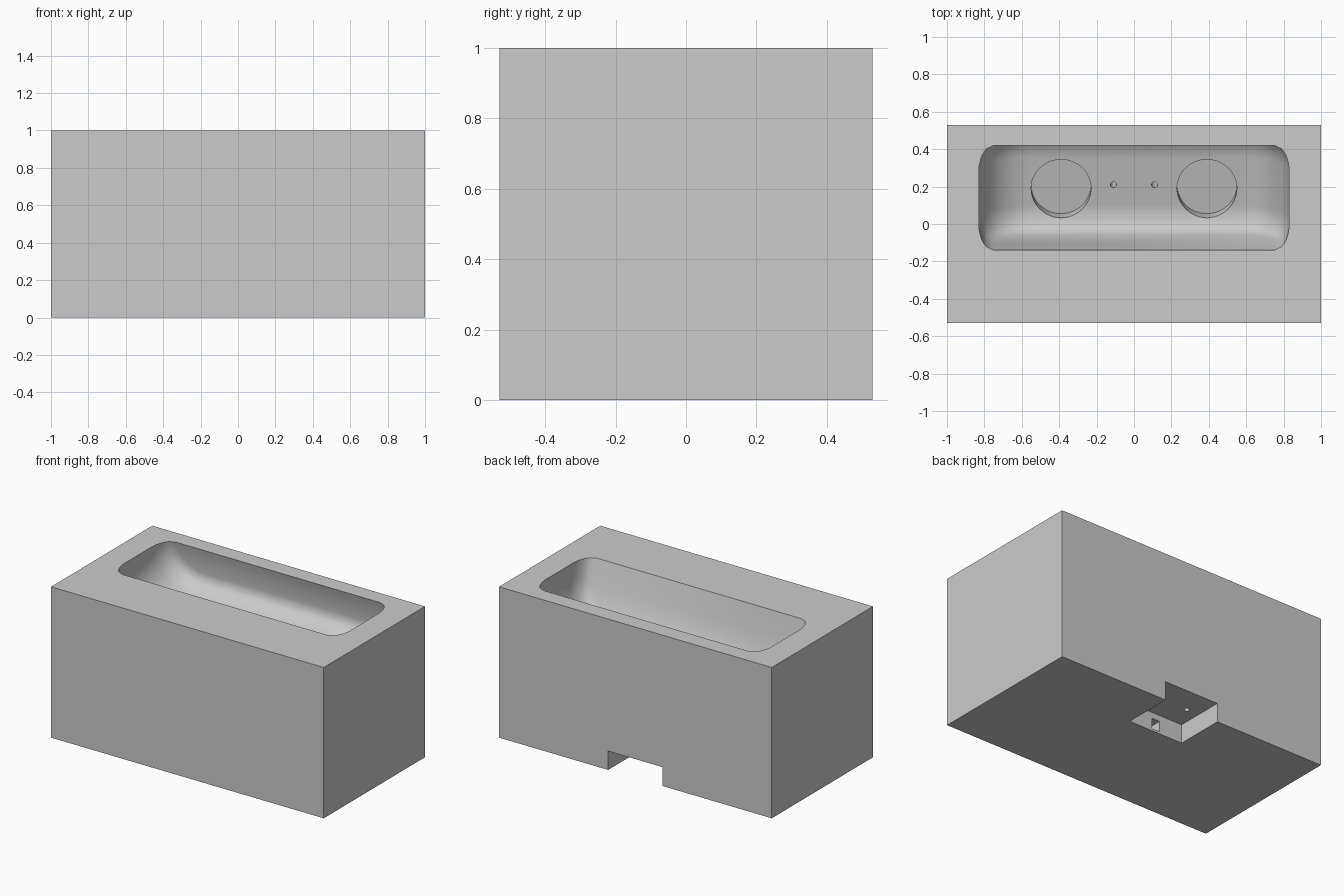
import bpy, bmesh, math
from mathutils import Vector, Matrix

cube = bpy.data.objects.get("Cube")
if cube:
    bpy.data.objects.remove(cube, do_unlink=True)

grey = bpy.data.materials.new("plain_grey")
grey.use_nodes = True
grey.diffuse_color = (0.6, 0.6, 0.6, 1)
grey.node_tree.nodes["Principled BSDF"].inputs["Base Color"].default_value = (0.6, 0.6, 0.6, 1)

# The pocket leans back: "down" is its axis, "across" runs from back wall to front wall
TILT = math.radians(15)
down = Vector((0, math.sin(TILT), -math.cos(TILT)))
across = Vector((0, -math.cos(TILT), -math.sin(TILT)))
back_rim = Vector((0, 0.42, 1))


def finish(name, bm):
    bmesh.ops.recalc_face_normals(bm, faces=bm.faces)
    mesh = bpy.data.meshes.new(name)
    bm.to_mesh(mesh)
    bm.free()
    obj = bpy.data.objects.new(name, mesh)
    bpy.context.collection.objects.link(obj)
    mesh.materials.append(grey)
    return obj


def box(name, low, high):
    low, high = Vector(low), Vector(high)
    bm = bmesh.new()
    bmesh.ops.create_cube(bm, size=1, matrix=Matrix.Translation((low + high) / 2)
                          @ Matrix.Diagonal((*(high - low), 1)))
    return finish(name, bm)


def bore(name, mouth, radius, above, below, sides):
    """Cylinder along the pocket axis, around a point on its floor."""
    bm = bmesh.new()
    centre = mouth + down * (below - above) / 2
    bmesh.ops.create_cone(bm, cap_ends=True, segments=sides, radius1=radius, radius2=radius,
                          depth=above + below,
                          matrix=Matrix.Translation(centre) @ Matrix.Rotation(TILT, 4, "X"))
    return finish(name, bm)


def pocket(name, thickness=0.541, half=0.75, corner=0.185, bulge=0.08, edge=0.14):
    """Rounded case shape: a U outline that swells between two flat walls."""
    bm = bmesh.new()
    steps, rings = 12, []
    ramp = [edge * i / 8 for i in range(9)]
    for s in ramp + [thickness - r for r in reversed(ramp)]:
        inset = min(s, thickness - s) / edge
        grow = bulge * math.sqrt(max(0, 1 - (1 - inset) ** 2))
        r = corner + grow
        right = [(half + grow, -0.45)]
        for i in range(steps + 1):
            a = math.pi / 2 * i / steps
            right.append((half - corner + r * math.cos(a), r * math.sin(a)))
        outline = right + [(-x, d) for x, d in reversed(right)]
        rings.append([bm.verts.new(back_rim + across * s + down * d + Vector((x, 0, 0)))
                      for x, d in outline])
    for a, b in zip(rings, rings[1:]):
        for i in range(len(a)):
            j = (i + 1) % len(a)
            bm.faces.new((a[i], a[j], b[j], b[i]))
    bm.faces.new(rings[0])
    bm.faces.new(rings[-1])
    return finish(name, bm)


def floor_point(x, y):
    """Point on the pocket floor at the given plan position."""
    base = back_rim + down * 0.265
    return Vector((x, y, base.z + (y - base.y) * math.tan(TILT)))


# Main block
block = box("dock_block", (-1, -0.53, 0), (1, 0.53, 1))

# Pocket, rear cable notch and plug port
cutters = [pocket("pocket_cutter"),
           box("notch_cutter", (-0.2, 0.2, -0.1), (0.2, 0.7, 0.125)),
           box("port_cutter", (-0.03, 0.1, 0.015), (0.03, 0.25, 0.085))]

# Round recesses and narrow contact holes, mirrored left and right
for side in (-1, 1):
    cutters.append(bore("recess_cutter", floor_point(side * 0.39, 0.19), 0.16, 0.05, 0.077, 48))
    cutters.append(bore("contact_cutter", floor_point(side * 0.11, 0.21), 0.016, 0.05, 0.6, 16))

# Carve the block
bpy.context.view_layer.objects.active = block
for cutter in cutters:
    cutter.hide_render = True
    mod = block.modifiers.new("carve", "BOOLEAN")
    mod.operation = "DIFFERENCE"
    mod.solver = "EXACT"
    mod.object = cutter
    bpy.ops.object.modifier_apply(modifier=mod.name)
    bpy.data.objects.remove(cutter, do_unlink=True)

# Smooth the curved pocket, keep hard edges
bpy.ops.object.select_all(action="DESELECT")
block.select_set(True)
bpy.ops.object.shade_smooth_by_angle(angle=math.radians(30))
